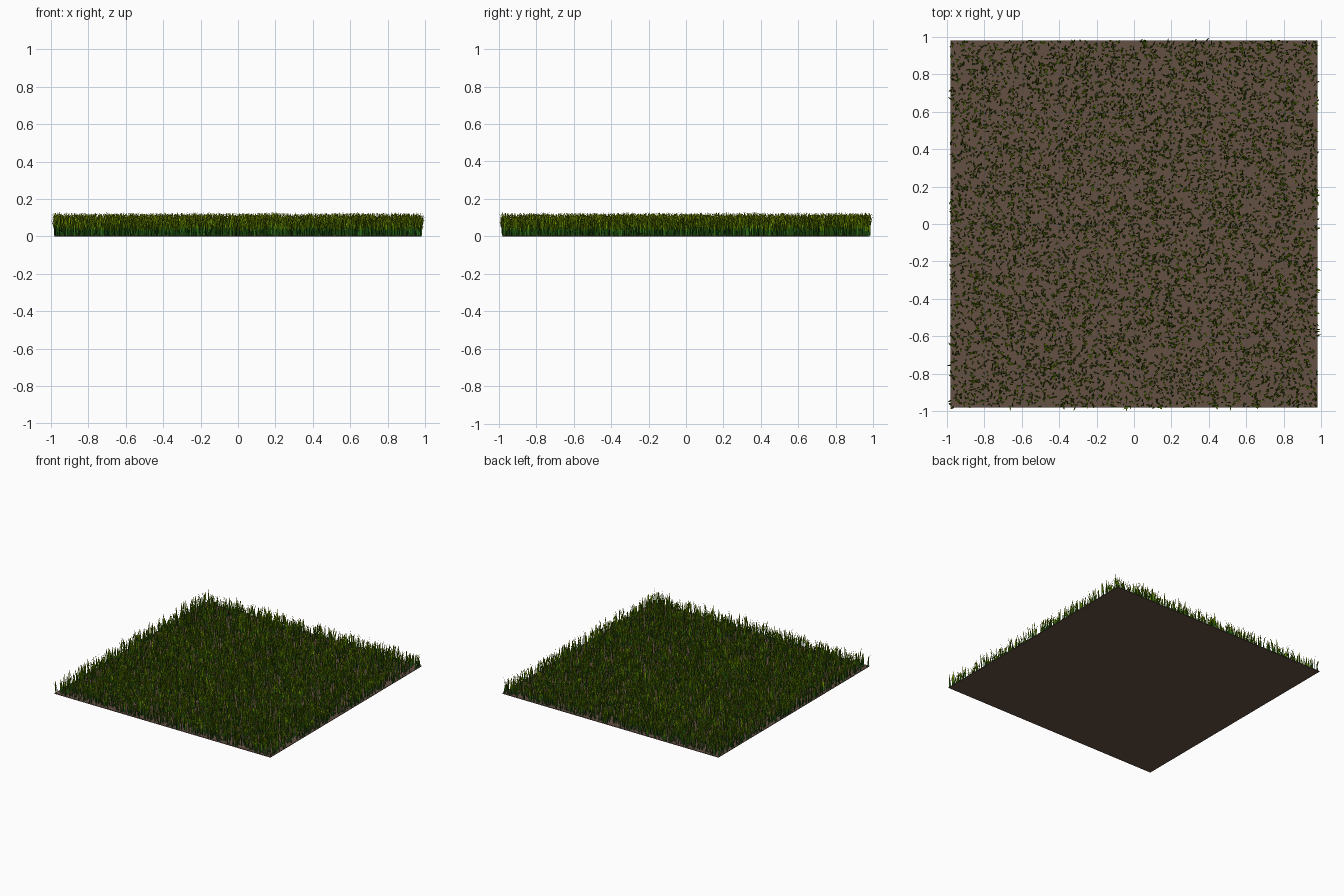
import bpy, math, random

if "Cube" in bpy.data.objects:
    bpy.data.objects.remove(bpy.data.objects["Cube"])
random.seed(7)

HALF = 0.98      # half width of the soil slab
SOIL_TOP = 0.005
BLADES = 11000


def material(name, rgb):
    m = bpy.data.materials.new(name)
    m.diffuse_color = (*rgb, 1)
    m.use_nodes = True
    m.node_tree.nodes["Principled BSDF"].inputs["Base Color"].default_value = m.diffuse_color
    return m


soil = material("soil brown", (0.125, 0.08, 0.056))
greens = [material("deep green", (0.027, 0.15, 0.009)),
          material("leaf green", (0.11, 0.23, 0.0)),
          material("tip green", (0.24, 0.36, 0.0))]

# Thin soil slab
bpy.ops.mesh.primitive_cube_add(size=1, location=(0, 0, SOIL_TOP / 2))
slab = bpy.context.object
slab.name = "soil_slab"
slab.scale = (2 * HALF, 2 * HALF, SOIL_TOP)
slab.data.materials.append(soil)

# Grass: curved, tapering blades, coloured by position along the blade
verts, faces, colours = [], [], []


def blade(x, y, angle, height, lean, width):
    """A tapered strip of three segments that bends over towards its tip."""
    dx, dy = math.cos(angle), math.sin(angle)
    start = len(verts)
    for t, w in ((0, 0.9), (0.38, 1.0), (0.74, 0.85)):
        off, half = lean * t ** 2.2, width * w / 2
        for s in (1, -1):
            px = x + dx * off - dy * half * s
            py = y + dy * off + dx * half * s
            verts.append((px, py, SOIL_TOP + height * t))
    verts.append((x + dx * lean, y + dy * lean, SOIL_TOP + height))
    for k in (0, 2):
        faces.append((start + k, start + k + 1, start + k + 3, start + k + 2))
    faces.append((start + 4, start + 5, start + 6))
    colours.extend((0, 1, 2))


for i in range(BLADES):
    x, y = (random.uniform(-HALF, HALF) for _ in range(2))
    blade(x, y, random.uniform(0, math.tau), random.uniform(0.06, 0.125),
          random.uniform(0.008, 0.028), random.uniform(0.006, 0.010))

mesh = bpy.data.meshes.new("grass_blades")
mesh.from_pydata(verts, [], faces)
for m in greens:
    mesh.materials.append(m)
mesh.polygons.foreach_set("material_index", colours)
mesh.update()
grass = bpy.data.objects.new("grass_blades", mesh)
bpy.context.collection.objects.link(grass)
